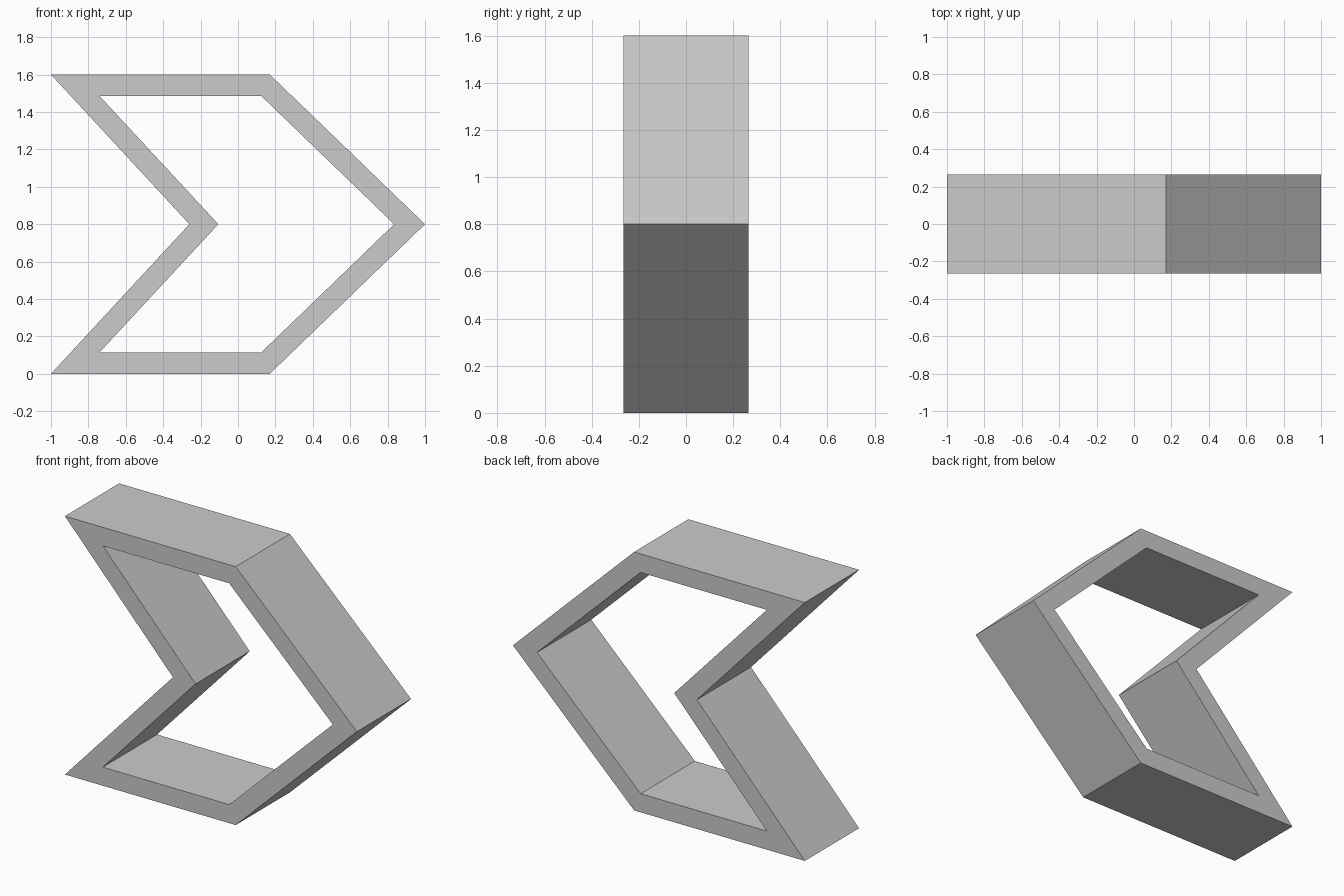
import bpy
import bmesh

cube = bpy.data.objects.get("Cube")
if cube:
    bpy.data.objects.remove(cube, do_unlink=True)

HALF_DEPTH = 0.265
HEIGHT = 1.6


def make_material(name, color):
    mat = bpy.data.materials.new(name)
    mat.use_nodes = True
    mat.diffuse_color = color
    mat.node_tree.nodes["Principled BSDF"].inputs["Base Color"].default_value = color
    return mat


def mirrored_outline(notch, corner, shoulder, tip):
    """Closed chevron outline from its lower half, mirrored about mid height."""
    lower = [corner, shoulder]
    upper = [(x, HEIGHT - z) for x, z in reversed(lower)]
    return [notch, *lower, tip, *upper]


# Outer and inner chevron outlines in the x-z plane
mid = HEIGHT / 2
outer = mirrored_outline((-0.26, mid), (-1, 0), (0.17, 0), (1, mid))
inner = mirrored_outline((-0.105, mid), (-0.74, 0.115), (0.125, 0.115), (0.835, mid))

# Hollow frame: four rings of points joined by quads
bm = bmesh.new()


def ring(outline, y):
    return [bm.verts.new((x, y, z)) for x, z in outline]


loops = [ring(outer, -HALF_DEPTH), ring(outer, HALF_DEPTH),
         ring(inner, HALF_DEPTH), ring(inner, -HALF_DEPTH)]
count = len(outer)
for k, loop in enumerate(loops):
    following = loops[(k + 1) % len(loops)]
    for i in range(count):
        j = (i + 1) % count
        bm.faces.new((loop[i], loop[j], following[j], following[i]))
bmesh.ops.recalc_face_normals(bm, faces=bm.faces)

mesh = bpy.data.meshes.new("chevron_frame")
bm.to_mesh(mesh)
bm.free()
mesh.materials.append(make_material("light grey", (0.6, 0.6, 0.6, 1)))
frame = bpy.data.objects.new("chevron_frame", mesh)
bpy.context.collection.objects.link(frame)
